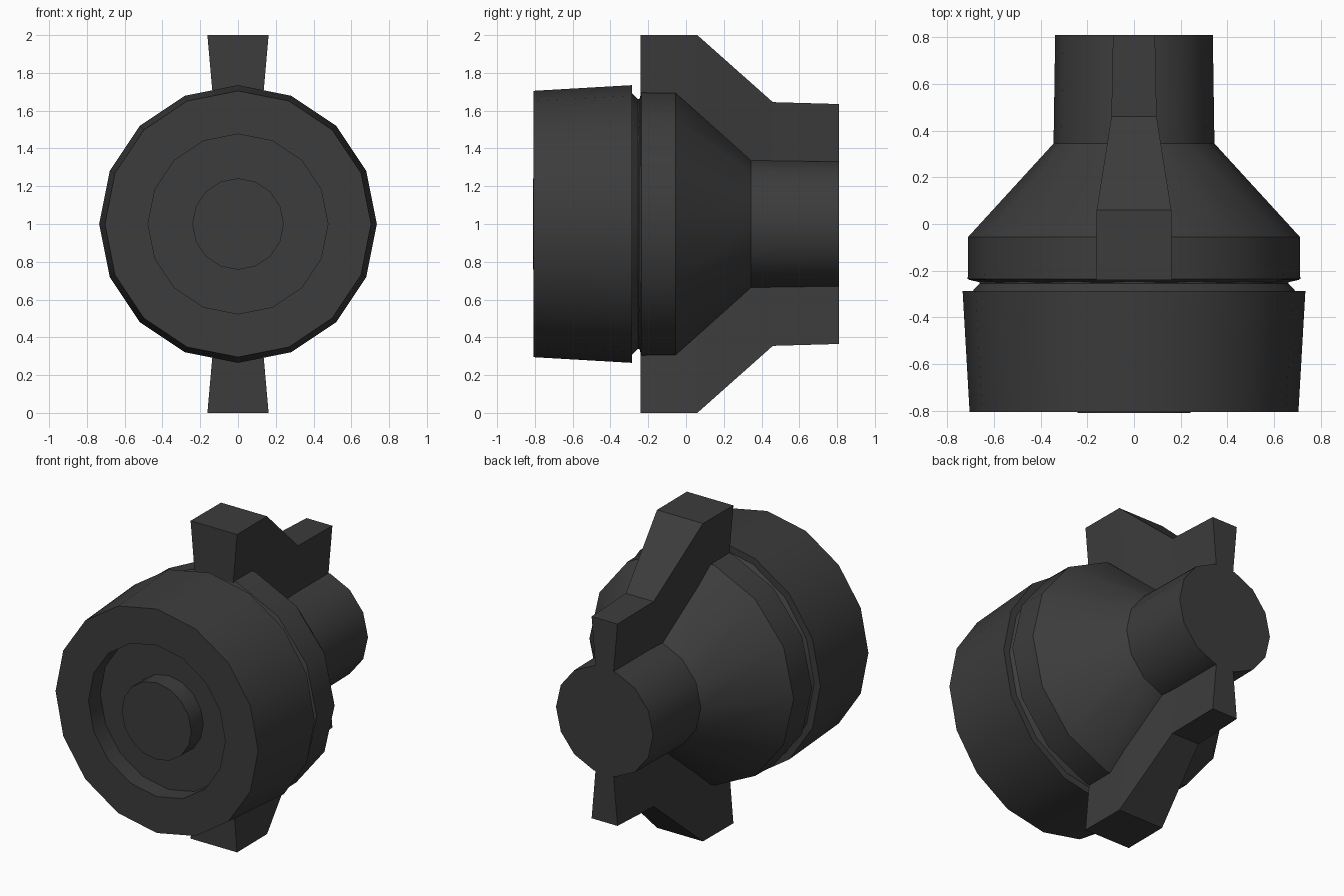
import bpy, bmesh, math

if "Cube" in bpy.data.objects:
    bpy.data.objects.remove(bpy.data.objects["Cube"])

dark = bpy.data.materials.new("dark_grey")
dark.diffuse_color = (0.045, 0.045, 0.045, 1)
dark.use_nodes = True
dark.node_tree.nodes["Principled BSDF"].inputs["Base Color"].default_value = dark.diffuse_color


def finish(name, bm):
    bmesh.ops.recalc_face_normals(bm, faces=bm.faces[:])
    mesh = bpy.data.meshes.new(name)
    bm.to_mesh(mesh)
    bm.free()
    mesh.materials.append(dark)
    obj = bpy.data.objects.new(name, mesh)
    bpy.context.collection.objects.link(obj)
    obj.location.z = 1
    return obj


def lathe(name, profile, sides):
    """Revolve (y, radius) points around the y axis and cap both ends."""
    bm = bmesh.new()
    angles = [2 * math.pi * i / sides for i in range(sides)]
    rings = [[bm.verts.new((r * math.cos(a), y, r * math.sin(a))) for a in angles]
             for y, r in profile]
    for a, b in zip(rings, rings[1:]):
        for i in range(sides):
            j = (i + 1) % sides
            bm.faces.new((a[i], a[j], b[j], b[i]))
    bm.faces.new(rings[0])
    bm.faces.new(rings[-1])
    obj = finish(name, bm)
    bpy.ops.object.select_all(action='DESELECT')
    obj.select_set(True)
    bpy.context.view_layer.objects.active = obj
    bpy.ops.object.shade_smooth_by_angle(angle=math.radians(30))
    return obj


# Front collar with central hub, ring recess and rear groove
lathe("front_collar", [(-0.81, 0.242), (-0.69, 0.242), (-0.69, 0.476), (-0.807, 0.476),
                       (-0.807, 0.705), (-0.287, 0.735), (-0.287, 0.692),
                       (-0.255, 0.662), (-0.23, 0.662)], 16)

# Rear housing: band, cone and tail tube
lathe("rear_housing", [(-0.25, 0.66), (-0.24, 0.705), (-0.235, 0.713), (-0.055, 0.711),
                       (0.345, 0.345), (0.81, 0.338)], 14)

# Fin: (y, top height, half width at top), narrowing towards its root
stations = [(-0.24, 1.0, 0.162), (0.06, 1.0, 0.16), (0.46, 0.645, 0.097), (0.81, 0.635, 0.09)]
root = 0.31
bm = bmesh.new()
loops = []
for y, top, w in stations:
    base = w - 0.088 * (top - root)
    loops.append([bm.verts.new(p) for p in
                  ((-w, y, top), (w, y, top), (base, y, root), (-base, y, root))])
for a, b in zip(loops, loops[1:]):
    for i in range(4):
        j = (i + 1) % 4
        bm.faces.new((a[i], a[j], b[j], b[i]))
bm.faces.new(loops[0])
bm.faces.new(loops[-1])
fins = finish("fins", bm)
mirror = fins.modifiers.new("mirror", 'MIRROR')
mirror.use_axis = (False, False, True)
